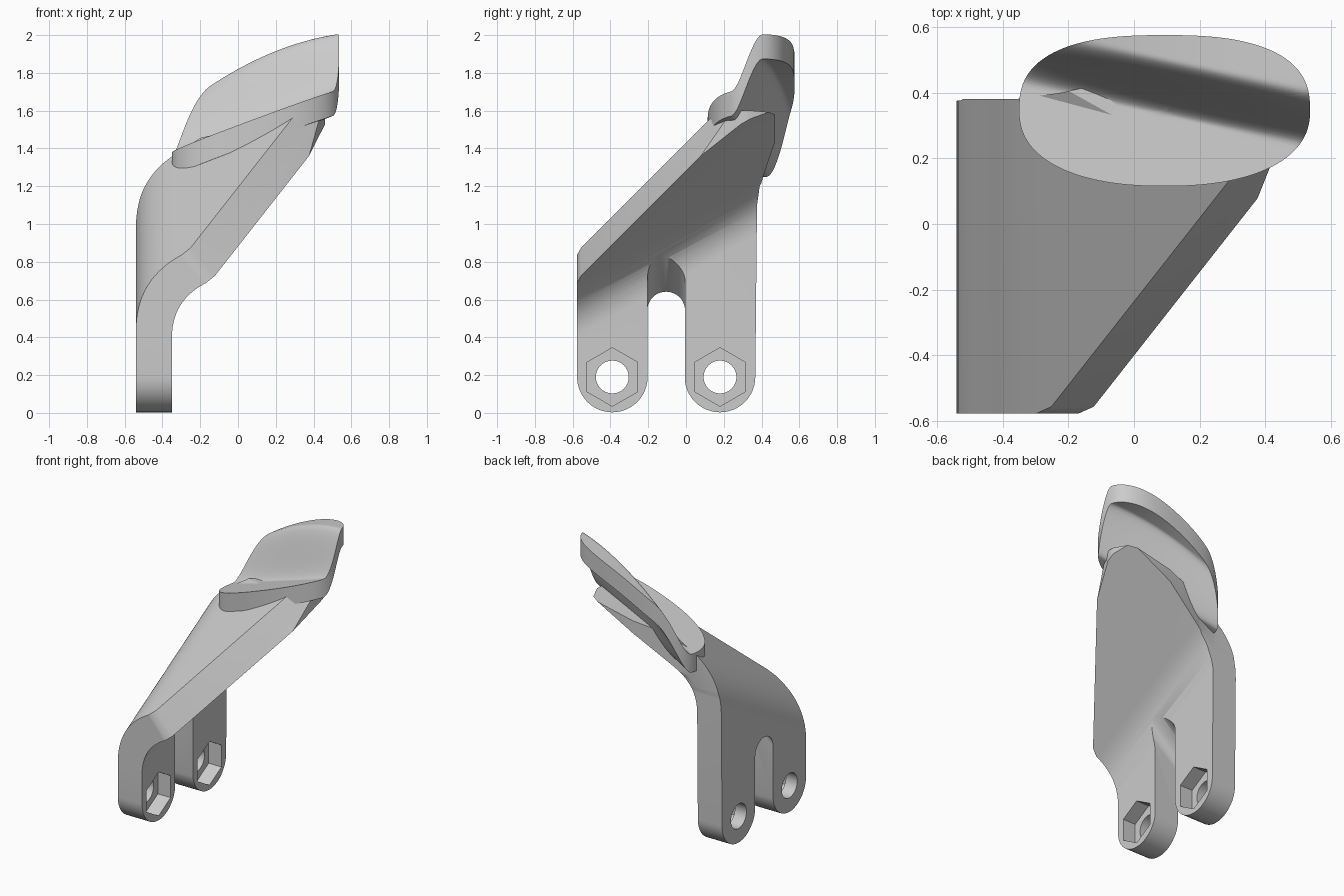
import bpy, bmesh
from math import cos, sin, pi
from mathutils import Vector

cube = bpy.data.objects.get("Cube")
if cube:
    bpy.data.objects.remove(cube, do_unlink=True)

grey = bpy.data.materials.new("plain grey")
grey.use_nodes = True
grey.diffuse_color = (0.6, 0.6, 0.6, 1)
grey.node_tree.nodes["Principled BSDF"].inputs["Base Color"].default_value = (0.6, 0.6, 0.6, 1)


def finish(name, bm):
    bmesh.ops.recalc_face_normals(bm, faces=bm.faces)
    mesh = bpy.data.meshes.new(name)
    bm.to_mesh(mesh)
    bm.free()
    mesh.materials.append(grey)
    obj = bpy.data.objects.new(name, mesh)
    bpy.context.collection.objects.link(obj)
    return obj


def loft(start, end):
    """Closed solid between two matching outlines."""
    bm = bmesh.new()
    a = [bm.verts.new(p) for p in start]
    b = [bm.verts.new(p) for p in end]
    n = len(a)
    bm.faces.new(a)
    bm.faces.new(b[::-1])
    for i in range(n):
        j = (i + 1) % n
        bm.faces.new((a[i], b[i], b[j], a[j]))
    return bm


def prism_x(name, pts, x0, x1, rise=0):
    """Side outline (y, z) pushed along x, its upper points rising on the way."""
    far = [(x1, y, z + (rise if z > 0.3 else 0)) for y, z in pts]
    return finish(name, loft([(x0, y, z) for y, z in pts], far))


def arc(cy, cz, r, a0, a1, n=24):
    return [(cy + r * cos(a0 + (a1 - a0) * i / n), cz + r * sin(a0 + (a1 - a0) * i / n))
            for i in range(n + 1)]


def ring(cy, cz, r, n):
    return arc(cy, cz, r, pi / 2, pi / 2 + 2 * pi, n)[:-1]


def bend(p0, p1, p2, n=14):
    p0, p1, p2 = Vector(p0), Vector(p1), Vector(p2)
    return [p0 * (1 - t) ** 2 + p1 * 2 * t * (1 - t) + p2 * t * t
            for t in (i / n for i in range(n + 1))]


def boolean(obj, cutter, operation):
    mod = obj.modifiers.new("cut", "BOOLEAN")
    mod.object, mod.operation, mod.solver = cutter, operation, "EXACT"
    bpy.context.view_layer.objects.active = obj
    bpy.ops.object.modifier_apply(modifier=mod.name)
    bpy.data.objects.remove(cutter, do_unlink=True)


def smooth(obj, angle):
    bpy.ops.object.select_all(action="DESELECT")
    obj.select_set(True)
    bpy.context.view_layer.objects.active = obj
    bpy.ops.object.shade_smooth_by_angle(angle=angle)


# Bent plate: section with a slanted bend line
SLOPE, SKEW = 0.54, 0.577
outer = [Vector((-0.54, -0.6))] + bend((-0.54, 0.77), (-0.54, 1.038), (-0.3, 1.168))
outer.append(outer[-1] + Vector((1.2, 1.2 * SLOPE)))
inner = [Vector((-0.35, -0.6))] + bend((-0.35, 0.73), (-0.35, 0.923), (-0.18, 1.015))
inner.append(inner[-1] + Vector((1.1, 1.1 * SLOPE)))
section = outer + inner[::-1]
bm = loft(*[[(x, y, z + SKEW * y) for x, z in section] for y in (-0.7, 0.6)])

# Trim the diagonal edge, its blunt corner, the rounded tip and the seat of the head
edge = Vector((0.47, -0.78, 0.41))
corner = Vector((-0.28, -0.575, 0.87))
blunt = (edge + Vector((0, -1, 0))).normalized()
for point, normal in ((corner, edge),
                      (corner - blunt * 0.01, blunt),
                      (Vector((0.425, 0.2, 0)), Vector((1, -0.4, 0))),
                      (Vector((0.46, 0.34, 0)), Vector((1, 0, 0))),
                      (Vector((0.46, 0.34, 0)), Vector((1, 0.4, 0))),
                      (Vector((0, 0, 1.5)), Vector((-0.22, 0, 1)))):
    cut = bmesh.ops.bisect_plane(bm, geom=bm.verts[:] + bm.edges[:] + bm.faces[:],
                                 plane_co=point, plane_no=normal, clear_outer=True)
    rim = [g for g in cut["geom_cut"] if isinstance(g, bmesh.types.BMEdge)]
    bmesh.ops.contextual_create(bm, geom=rim)
plate = finish("bent_plate", bm)

# Side outline with two round-ended legs
LEGS, PIN_Z = (-0.39, 0.18), 0.19
outline = [(-0.575, 2.2)]
for y in LEGS:
    outline += arc(y, PIN_Z, 0.187, pi, 2 * pi)
outline += [(0.376, 1.1), (0.39, 1.2), (0.47, 1.35), (0.47, 2.2)]
boolean(plate, prism_x("outline_cutter", outline, -1, 1), "INTERSECT")

# Back edge widens only toward the tip
back = [(-1, 0.38), (-0.36, 0.38), (-0.22, 0.4), (0.1, 0.472), (0.1, 1), (-1, 1)]
boolean(plate, finish("back_cutter", loft(*[[(x, y, z) for x, y in back] for z in (0.5, 2.5)])),
        "DIFFERENCE")

# Slot between the legs, its roof rising inward
slot = [(-0.205, -0.3), (-0.005, -0.3)] + arc(-0.105, 0.41, 0.1, 0, pi)
boolean(plate, prism_x("slot_cutter", slot, -0.7, -0.25, 0.37), "DIFFERENCE")

# Bolt holes with six-sided nut pockets
for y in LEGS:
    boolean(plate, prism_x("hole_cutter", ring(y, PIN_Z, 0.087, 32), -0.7, -0.2), "DIFFERENCE")
    boolean(plate, prism_x("nut_cutter", ring(y, PIN_Z, 0.155, 6), -0.45, -0.2), "DIFFERENCE")
smooth(plate, 0.5)


# Oval head: a low front shelf sweeping up to a high back
def head_top(x, y):
    low = 1.53 + 0.37 * x - 0.06 * y
    high = 1.82 + 0.55 * x - 0.38 * x * x
    t = (y - 0.35 + 0.22 * x) / 0.175
    t = max(0, min(1, t))
    return low + (high - low) * t * t * (3 - 2 * t)


def oval(a, r):
    c, s = cos(a), sin(a)
    e = 2.6 if s > 0 else 2.3
    k = r / (abs(c) ** e + abs(s) ** e) ** (1 / e)
    return 0.093 + 0.443 * k * c, 0.345 + 0.23 * k * s


SEGMENTS, RINGS, THICK = 128, 30, 0.13
bm = bmesh.new()
rims = []
for drop in (0, THICK):
    x, y = oval(0, 0)
    centre = bm.verts.new((x, y, head_top(x, y) - drop))
    last = None
    for k in range(1, RINGS + 1):
        loop = []
        for i in range(SEGMENTS):
            x, y = oval(2 * pi * i / SEGMENTS, k / RINGS)
            loop.append(bm.verts.new((x, y, head_top(x, y) - drop)))
        for i in range(SEGMENTS):
            j = (i + 1) % SEGMENTS
            if last:
                bm.faces.new((last[i], loop[i], loop[j], last[j]))
            else:
                bm.faces.new((centre, loop[i], loop[j]))
        last = loop
    rims.append(last)
for i in range(SEGMENTS):
    j = (i + 1) % SEGMENTS
    bm.faces.new((rims[0][i], rims[1][i], rims[1][j], rims[0][j]))
head = finish("oval_head", bm)
smooth(head, 0.7)
